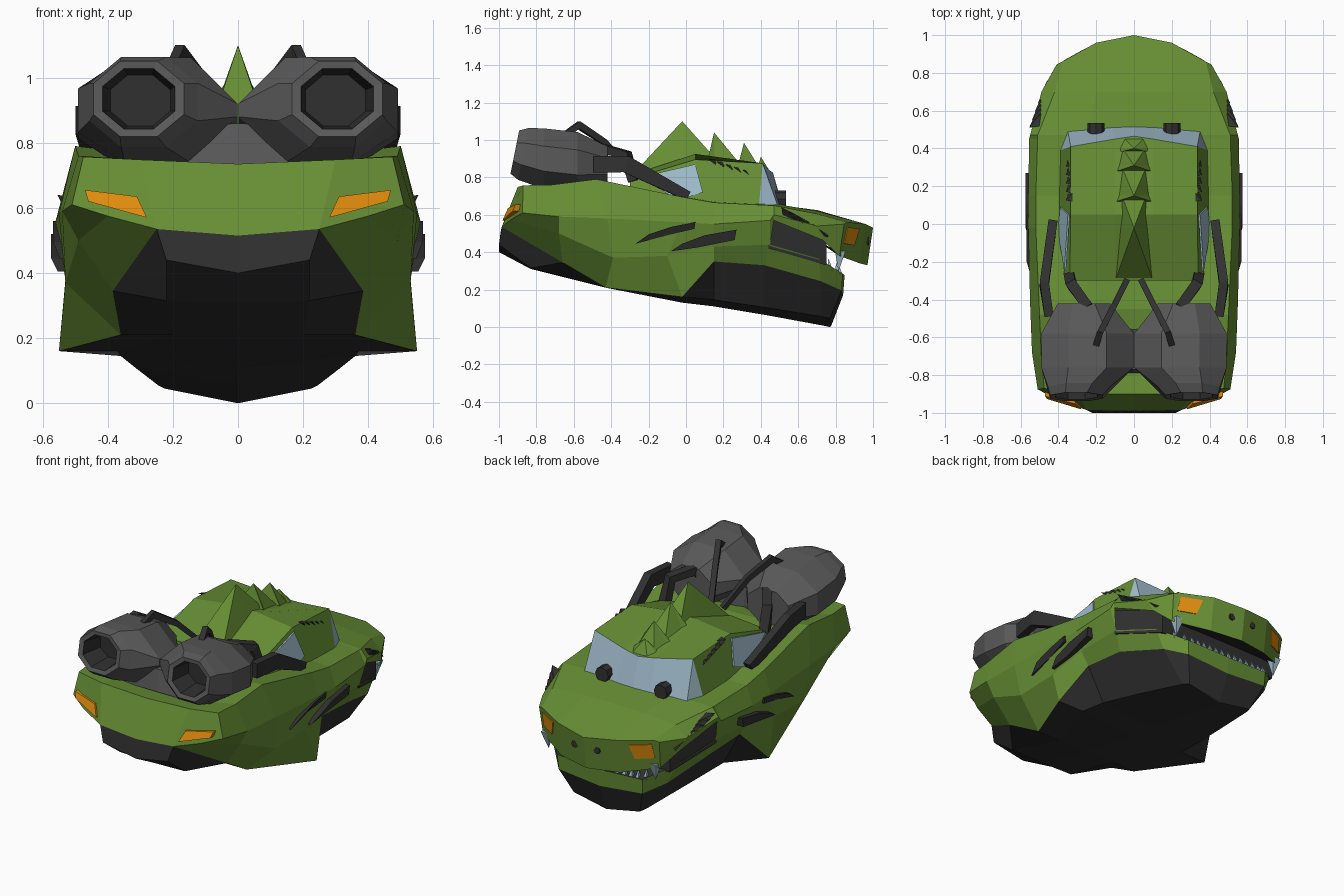
import bpy, bmesh, math
from mathutils import Vector

if "Cube" in bpy.data.objects:
    bpy.data.objects.remove(bpy.data.objects["Cube"])

def material(name, c):
    m = bpy.data.materials.new(name)
    m.diffuse_color = (*c, 1)
    m.use_nodes = True
    m.node_tree.nodes["Principled BSDF"].inputs["Base Color"].default_value = m.diffuse_color
    return m

GREEN, BLACK, GREY, ORANGE, BLUE = range(5)
MATS = [material("scale_green", (0.135, 0.275, 0.035)), material("belly_black", (0.03, 0.03, 0.03)),
        material("engine_grey", (0.1, 0.1, 0.1)), material("lamp_orange", (0.75, 0.26, 0.004)),
        material("glass_blue", (0.35, 0.5, 0.6))]

def build(name, polys):
    """polys: (points, material) for the +x half; mirrored to -x and welded."""
    bm = bmesh.new()
    for pts, mat in polys:
        for s in (1, -1):
            f = bm.faces.new([bm.verts.new((s * p[0], p[1], p[2])) for p in pts])
            f.material_index = mat
    bmesh.ops.remove_doubles(bm, verts=bm.verts, dist=0.0005)
    bmesh.ops.recalc_face_normals(bm, faces=bm.faces)
    me = bpy.data.meshes.new(name)
    bm.to_mesh(me)
    bm.free()
    for m in MATS:
        me.materials.append(m)
    ob = bpy.data.objects.new(name, me)
    bpy.context.collection.objects.link(ob)
    return ob

def grid(rows, mat, closed=False):
    out = []
    for r in range(len(rows) - 1):
        n = len(rows[r])
        for c in range(n if closed else n - 1):
            d = (c + 1) % n
            out.append(([rows[r][c], rows[r][d], rows[r + 1][d], rows[r + 1][c]], mat(r, c)))
    return out

def prism(bottom, top, mat):
    n = len(bottom)
    return [(bottom, mat), (top, mat)] + [([bottom[i], bottom[(i + 1) % n], top[(i + 1) % n], top[i]], mat)
                                          for i in range(n)]

def cone(base, tip, mat):
    n = len(base)
    return [(base, mat)] + [([base[i], base[(i + 1) % n], tip], mat) for i in range(n)]

def beam(name, path, w, mat):
    """Square beam along a path of (x, y, z, height); height taken in the y-z plane."""
    rows = []
    for i, (x, y, z, h) in enumerate(path):
        a, b = path[max(i - 1, 0)], path[min(i + 1, len(path) - 1)]
        d = Vector((b[0] - a[0], b[1] - a[1], b[2] - a[2])).normalized()
        side = Vector((d.y, -d.x, 0)).normalized() * w
        up = side.cross(d).normalized() * h
        c = Vector((x, y, z))
        rows.append([tuple(c + side + up), tuple(c - side + up), tuple(c - side - up), tuple(c + side - up)])
    build(name, grid(rows, lambda r, c: mat, True) + [(rows[0], mat), (rows[-1], mat)])

# Main hull: roof line, shoulder, side, flap, belly
hull = [
    [(0, -.9, .735), (.3, -.9, .748), (.475, -.87, .757), (.51, -.875, .61), (.4, -.935, .575),
     (.25, -.985, .535), (.22, -1, .44), (0, -1, .4)],
    [(0, -.72, .71), (.28, -.72, .72), (.49, -.72, .76), (.54, -.68, .59), (.49, -.68, .5),
     (.385, -.66, .345), (.22, -.83, .315), (0, -.83, .31)],
    [(0, -.45, .75), (.25, -.45, .76), (.5, -.48, .79), (.55, -.42, .58), (.53, -.39, .37),
     (.36, -.43, .21), (.2, -.43, .21), (0, -.43, .21)],
    [(0, -.02, .7), (.25, -.02, .7), (.52, -.02, .695), (.56, -.02, .56), (.53, -.1, .38),
     (.55, -.02, .16), (.37, -.02, .16), (0, -.02, .13)],
    [(0, .15, .67), (.25, .15, .67), (.52, .15, .665), (.56, .15, .55), (.525, .15, .43),
     (.47, .15, .35), (.36, .15, .145), (0, .15, .11)]]
a, low = hull[0], (0, -.99, .515)
build("hull", grid(hull, lambda r, c: GREEN if c < 5 else BLACK) + [
    ([a[0], a[1], a[5], low], GREEN), ([a[1], a[2], a[3], a[4], a[5]], GREEN),
    ([low, a[5], a[6], a[7]], BLACK)])

# Upper snout, front face and palate
corner, pal = (.4, .82, .38), (.36, .7, .46)
snout = [
    hull[4][:5],
    [(0, .45, .655), (.25, .45, .66), (.51, .45, .65), (.555, .45, .57), (.515, .45, .44)],
    [(0, .47, .655), (.25, .47, .66), (.51, .47, .65), (.55, .47, .6), (.54, .47, .57)],
    [(0, .7, .625), (.2, .7, .62), (.42, .7, .605), (.49, .7, .54), (.465, .73, .465)],
    [(0, 1, .53), (.2, .96, .55), (.38, .86, .56), (.41, .845, .55), corner],
    [(0, .97, .33), (.2, .93, .34), corner, corner, corner],
    [(0, .7, .46), (.2, .7, .46), pal, pal, pal]]
build("snout", grid(snout, lambda r, c: BLACK if r == 5 else GREEN))

# Lower jaw with a broad blunt tip
jaw = [
    [(0, .15, .43)] + hull[4][4:],
    [(0, .45, .43), (.515, .45, .44), (.46, .42, .33), (.31, .42, .105), (0, .42, .065)],
    [(0, .7, .34), (.43, .71, .365), (.38, .72, .245), (.245, .73, .055), (0, .73, .008)],
    [(0, .76, .28), (.29, .838, .285), (.285, .832, .195), (.225, .77, .045), (0, .768, 0)],
    [(0, .76, .28), (0, .848, .275), (0, .84, .17), (0, .775, .003), (0, .768, 0)]]
build("jaw", grid(jaw, lambda r, c: GREEN if c == 1 else BLACK))

# Dark cheek lining between snout and jaw
def ring(y, x, z0, z1):
    return [(0, y, z0), (x, y, z0), (x, y, z1), (0, y, z1)]
lining = [ring(.44, .515, .42, .58), ring(.75, .415, .33, .48)]
build("mouth_lining", grid(lining, lambda r, c: BLACK) + [(lining[0], BLACK), (lining[1], BLACK)])

# Upright teeth round the jaw rim, and a large fang each side
def tooth(x, y, z, r, h):
    return cone([(x - r, y - r, z), (x + r, y - r, z), (x + r, y + r, z), (x - r, y + r, z)], (x, y - .01, z + h), BLUE)
teeth = tooth(.365, .825, .405, .028, -.11)
for i in range(8):
    x = .025 + .045 * i
    y = .825 if x < .28 else .825 - .9 * (x - .28)
    teeth += tooth(x, y, .275 + .5 * max(0, x - .28), .013, .065)
build("teeth", teeth)

# Cabin with chevron windscreen; the roof dips in the middle at the front
cabin = [
    [(0, -.3, .69), (.12, -.3, .69), (.36, -.3, .69), (.4, -.3, .68)],
    [(0, -.3, .81), (.1, -.3, .81), (.34, -.3, .79), (.4, -.3, .68)],
    [(0, .05, .925), (.1, .05, .925), (.335, .05, .895), (.4, .05, .66)],
    [(0, .465, .825), (.1, .45, .835), (.335, .41, .875), (.39, .39, .65)],
    [(0, .515, .65), (.12, .51, .65), (.35, .49, .65), (.39, .39, .65)]]
build("cabin", grid(cabin, lambda r, c: BLUE if r == 3 else GREEN))

def side_x(z, out):
    return .4 - (z - .66) * .277 + out
win = [(-.25, .8), (.05, .87), (.09, .72), (0, .69), (-.06, .69)]
build("side_window", prism([(side_x(z, -.001), y, z) for y, z in win],
                           [(side_x(z, .008), y, z) for y, z in win], BLUE))

# Roof crest spikes: rear y, z, half width; front y, z, half width; peak y, z
crest = []
for y0, z0, w0, y1, z1, w1, yp, zp in ((-.3, .8, .1, .14, .92, .06, -.02, 1.1), (.12, .91, .09, .29, .87, .06, .15, 1.04),
                                       (.28, .87, .09, .4, .84, .06, .31, .985), (.38, .84, .08, .45, .83, .05, .4, .91)):
    rear, mid, front, peak = (w0, y0, z0), (.085, yp, (z0 + z1) / 2), (w1, y1, z1), (0, yp, zp)
    crest += [([(0, y0, z0), rear, peak], GREEN), ([front, (0, y1, z1), peak], GREEN)]
    crest += [([rear, mid, peak], GREEN), ([mid, front, peak], GREEN)]
build("roof_crest", crest)

# Engine pods with open octagonal nozzles: y, x radius, z radius, centre x, centre z
pod = []
for y, rx, rz, cx, cz in ((-.78, .1, .085, .3, .93), (-.91, .12, .1, .305, .935), (-.915, .15, .125, .305, .935),
                          (-.87, .18, .15, .29, .925), (-.76, .265, .175, .246, .9),
                          (-.58, .265, .175, .246, .88), (-.42, .15, .115, .265, .86)):
    ring8 = []
    for k in range(8):
        t = math.pi * (k + .5) / 4
        pinch = .3 if rx > .2 and k in (3, 4) else 1
        ring8.append((cx + rx * math.cos(t), y + .2 * rz * math.sin(t) * (y < -.8), cz + rz * math.sin(t) * pinch))
    pod.append(ring8)
build("engine_pods", grid(pod, lambda r, c: BLACK if r == 0 else GREY, True) + [(pod[0], BLACK), (pod[-1], GREY)])
build("engine_bridge", prism([(0, -.79, .73), (.25, -.77, .72), (.25, -.5, .72), (0, -.56, .74)],
                             [(0, -.77, .86), (.15, -.75, .85), (.15, -.52, .85), (0, -.58, .85)], GREY))

# Struts holding the engines
beam("upper_strut", [(.2, -.64, 1.03, .018), (.18, -.575, 1.08, .02), (.11, -.44, .99, .016), (.04, -.3, .84, .014)],
     .016, BLACK)
beam("elbow_strut", [(.23, -.48, .88, .03), (.25, -.43, .95, .025), (.33, -.32, .92, .025), (.34, -.28, .78, .025)],
     .028, BLACK)
beam("side_strut", [(.45, -.49, .87, .045), (.475, -.32, .87, .045), (.43, .01, .7, .025)], .024, BLACK)

# Orange rear lamps and headlamps
rear = [(.47, .655), (.46, .62), (.28, .57), (.31, .635)]
def rear_y(x, z):
    return -.9 + .205 * (x - .3) + .347 * (z - .748)
build("rear_lamps", prism([(x, rear_y(x, z) + .02, z) for x, z in rear],
                          [(x, rear_y(x, z) - .015, z) for x, z in rear], ORANGE))

def on_face(u, v, out):
    m, s, mb, sb = (Vector(p) for p in (snout[4][1], snout[4][2], snout[5][1], corner))
    n = (s - m).cross(mb - m).normalized()
    n = n if n.y > 0 else -n
    return tuple(m.lerp(s, u).lerp(mb.lerp(sb, u), v) + n * out)
lamp = [(.3, .14), (.93, .14), (.93, .62), (.42, .6)]
build("headlamps", prism([on_face(u, v, -.003) for u, v in lamp], [on_face(u, v, .005) for u, v in lamp], ORANGE))

# Nostrils and hood lamps as short cylinders along y
def stub(x, y0, y1, z, r):
    c = [[(x + r * math.cos(k * math.pi / 4), y, z + r * math.sin(k * math.pi / 4)) for k in range(8)]
         for y in (y0, y1)]
    return prism(c[0], c[1], BLACK)
build("nostrils", stub(.075, .93, .978, .46, .022))
build("hood_lamps", stub(.2, .475, .535, .685, .045))

# Side slashes: (y, z), standing proud of the flank in the middle
def slash(pts, base, proud):
    n = len(pts)
    outer = [(proud if 0 < i < n - 1 else proud - .02, y, z) for i, (y, z) in enumerate(pts)]
    return prism([(base, y, z) for y, z in pts], outer, BLACK)
build("side_slashes", slash([(-.27, .445), (-.2, .495), (-.08, .535), (.05, .56), (.045, .525), (-.1, .49)], .51, .568)
      + slash([(-.08, .405), (-.02, .445), (.1, .49), (.27, .52), (.26, .465), (.06, .425)], .5, .574))

# Jagged scales on the snout sides and vents on the roof edge
scales, vents = [], []
for i in range(5):
    t = i / 4
    x, y, z = .53 - .06 * t, .55 + .17 * t, .6 - .09 * t
    scales += cone([(x - .04, y - .03, z + .03), (x - .04, y + .04, z), (x - .01, y + .04, z - .03),
                    (x - .01, y - .03, z - .01)], (x + .025, y - .04, z + .04), BLACK)
    y, z = .14 + .045 * i, .893 - .014 * i
    vents += cone([(.325, y - .022, z + .008), (.325, y + .022, z), (.35, y + .018, z - .025)],
                  (.36, y - .015, z), BLACK)
build("snout_scales", scales)
build("roof_vents", vents)
